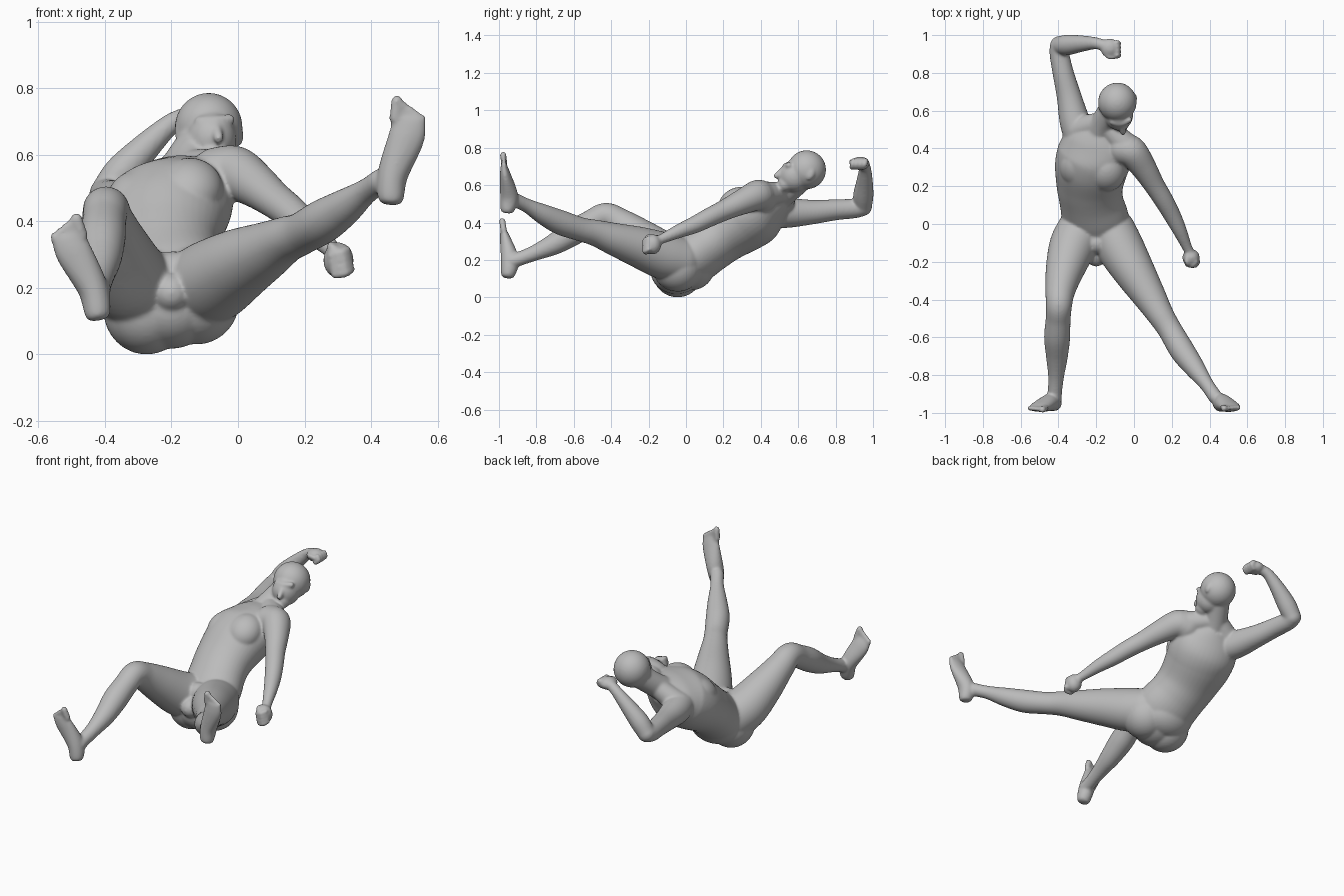
import bpy, bmesh, math
from mathutils import Vector, Matrix

skin = bpy.data.materials.new("plain_grey")
skin.diffuse_color = (0.5, 0.5, 0.5, 1)
bm = bmesh.new()


def spline(rows, steps=7):
    # Catmull-Rom through rows of numbers
    out = []
    n = len(rows)
    for i in range(n - 1):
        p = [Vector(rows[max(0, min(n - 1, i + k))]) for k in (-1, 0, 1, 2)]
        for s in range(steps):
            t = s / steps
            out.append(0.5 * (2 * p[1] + (p[2] - p[0]) * t
                              + (2 * p[0] - 5 * p[1] + 4 * p[2] - p[3]) * t * t
                              + (3 * p[1] - p[0] - 3 * p[2] + p[3]) * t ** 3))
    return out + [Vector(rows[-1])]


def loft(rows, side, side_end=None, seg=40):
    # rows: x, y, z, half width along side, half depth across it
    pts = spline(rows)
    a, b = Vector(side), Vector(side_end or side)
    rings = []
    for i, p in enumerate(pts):
        tan = (pts[min(i + 1, len(pts) - 1)].to_3d() - pts[max(i - 1, 0)].to_3d()).normalized()
        lat = a.lerp(b, i / (len(pts) - 1))
        lat = (lat - tan * lat.dot(tan)).normalized()
        dep = tan.cross(lat)
        c = Vector(p[:3])
        rings.append([bm.verts.new(c + lat * p[3] * math.cos(k * math.tau / seg)
                                   + dep * p[4] * math.sin(k * math.tau / seg)) for k in range(seg)])
    for r, q in zip(rings, rings[1:]):
        for k in range(seg):
            m = (k + 1) % seg
            bm.faces.new((r[k], r[m], q[m], q[k]))
    bm.faces.new(rings[0][::-1])
    bm.faces.new(rings[-1])


def limb(rows, side=(1, 0, 0)):
    # round limb with rounded ends
    loft([(*r, r[3]) for r in rows], side)
    for r in (rows[0], rows[-1]):
        ball(r[:3], (r[3],) * 3)


def ball(c, r, up=(0, 0, 1)):
    rot = Vector(up).to_track_quat('Z', 'Y').to_matrix().to_4x4()
    bmesh.ops.create_uvsphere(bm, u_segments=32, v_segments=20, radius=1,
                              matrix=Matrix.Translation(c) @ rot @ Matrix.Diagonal((*r, 1)))


# torso from seat to shoulders
loft([(-.20, -.10, .13, .08, .06), (-.20, -.05, .16, .165, .12), (-.205, .03, .205, .18, .14),
      (-.225, .12, .27, .172, .14), (-.235, .20, .33, .178, .145), (-.227, .30, .40, .195, .162),
      (-.205, .38, .45, .197, .158), (-.195, .45, .495, .17, .115), (-.185, .51, .53, .09, .07)],
     (.97, 0, .22), (.93, -.25, .28))
# buttocks and the mass joining them to the back and crotch
ball((-.275, -.045, .135), (.13, .135, .135))
ball((-.125, -.045, .165), (.13, .135, .135))
ball((-.205, -.05, .142), (.14, .14, .125))
ball((-.22, .03, .168), (.16, .125, .13))
ball((-.195, -.10, .245), (.07, .06, .065))
ball((-.20, -.155, .185), (.06, .07, .06))
# chest muscles
ball((-.295, .30, .46), (.10, .115, .088), (0, -.5, .86))
ball((-.145, .275, .497), (.10, .11, .088), (0, -.5, .86))

# neck
limb([(-.20, .45, .50, .075), (-.165, .53, .56, .068), (-.11, .62, .64, .068)])
limb([(-.30, .50, .47, .07), (-.20, .53, .54, .058)])
limb([(-.05, .42, .55, .07), (-.15, .52, .56, .055)])
# head: skull, face, jaw, nose, brow, mouth, ears
ball((-.088, .645, .682), (.102, .104, .104))
ball((-.08, .58, .648), (.076, .085, .085))
ball((-.072, .53, .605), (.045, .042, .042))
ball((-.066, .502, .58), (.025, .018, .018))
limb([(-.066, .525, .69, .013), (-.061, .498, .665, .015), (-.058, .484, .650, .016)])
limb([(-.115, .54, .70, .016), (-.07, .532, .702, .016), (-.025, .55, .706, .016)])
limb([(-.085, .502, .615, .010), (-.045, .506, .618, .010)])
ball((-.18, .625, .672), (.010, .022, .032), (0, .3, .9))
ball((.006, .665, .658), (.010, .022, .032), (0, .3, .9))

# raised arm
limb([(-.285, .46, .455, .085), (-.315, .55, .452, .08), (-.345, .68, .456, .065),
      (-.375, .80, .468, .056), (-.395, .90, .475, .052), (-.395, .945, .485, .05)])
limb([(-.395, .945, .485, .049), (-.35, .948, .545, .054), (-.28, .955, .62, .044),
      (-.205, .957, .69, .032), (-.16, .945, .712, .03)])
# lowered arm
limb([(-.06, .40, .535, .088), (-.01, .38, .545, .082), (.05, .30, .51, .068), (.105, .21, .468, .056),
      (.155, .13, .43, .051), (.20, .05, .39, .046), (.24, -.03, .357, .038),
      (.28, -.12, .317, .027), (.30, -.16, .30, .026)])
# fists: palm, four curled fingers and a thumb
ball((-.128, .932, .716), (.05, .05, .036))
ball((.302, -.178, .283), (.046, .046, .054))
for i in range(4):
    t = i - 1.5
    limb([(-.09, .928 + t * .022, .73, .014), (-.081, .923 + t * .022, .71, .014),
          (-.10, .918 + t * .021, .692, .013)])
    limb([(.333 - t * .004, -.20, .285 + t * .02, .013), (.316 - t * .004, -.22, .275 + t * .02, .014),
          (.285 - t * .004, -.213, .268 + t * .019, .013)])
limb([(-.16, .91, .72, .014), (-.13, .885, .725, .014), (-.10, .885, .72, .012)])
limb([(.285, -.165, .32, .014), (.28, -.20, .325, .014), (.295, -.215, .31, .012)])

# stretched leg
limb([(-.115, -.04, .20, .125), (-.07, -.13, .225, .125), (0, -.25, .268, .11), (.08, -.38, .31, .088),
      (.14, -.48, .343, .071), (.19, -.56, .363, .064), (.255, -.67, .40, .066), (.32, -.76, .442, .055),
      (.385, -.85, .49, .038), (.43, -.915, .52, .038)])
# bent leg
limb([(-.28, -.04, .18, .13), (-.325, -.12, .225, .125), (-.365, -.24, .315, .103),
      (-.39, -.35, .395, .080), (-.397, -.43, .436, .069), (-.402, -.51, .40, .066),
      (-.407, -.60, .348, .069), (-.408, -.70, .287, .058), (-.412, -.80, .241, .043),
      (-.418, -.88, .21, .038), (-.422, -.925, .195, .04)])


def foot(heel, arch, sole, toes, side):
    # heel to ball of foot, then five toes fanned along the side vector
    loft([(*heel, .012, .012), (*Vector(heel).lerp(Vector(arch), .15), .037, .036),
          (*arch, .046, .048), (*sole, .055, .029), (*toes, .048, .015)], side)
    s = Vector(side)
    fwd = (Vector(toes) - Vector(sole)).normalized()
    for i in range(5):
        base = Vector(toes) + s * (i - 2) * .0205 - fwd * (.014 + .003 * i)
        tip = base + fwd * (.053 - .005 * i) + Vector((0, .004, 0))
        r = .0175 if i == 0 else .0125
        limb([(*base, r), (*tip, r)], (0, 1, 0))


foot((.458, -.958, .45), (.465, -.946, .54), (.507, -.966, .655), (.513, -.975, .713), (.97, 0, -.25))
foot((-.418, -.955, .103), (-.437, -.942, .20), (-.495, -.966, .31), (-.512, -.978, .360), (-.95, 0, -.30))

# fuse all parts into one smooth skin
bmesh.ops.recalc_face_normals(bm, faces=bm.faces)
mesh = bpy.data.meshes.new("body")
bm.to_mesh(mesh)
bm.free()
mesh.materials.append(skin)
body = bpy.data.objects.new("body", mesh)
bpy.context.collection.objects.link(body)
rem = body.modifiers.new("fuse", 'REMESH')
rem.mode = 'VOXEL'
rem.voxel_size = .007
rem.use_smooth_shade = True
sm = body.modifiers.new("soften", 'SMOOTH')
sm.factor = .5
sm.iterations = 9
